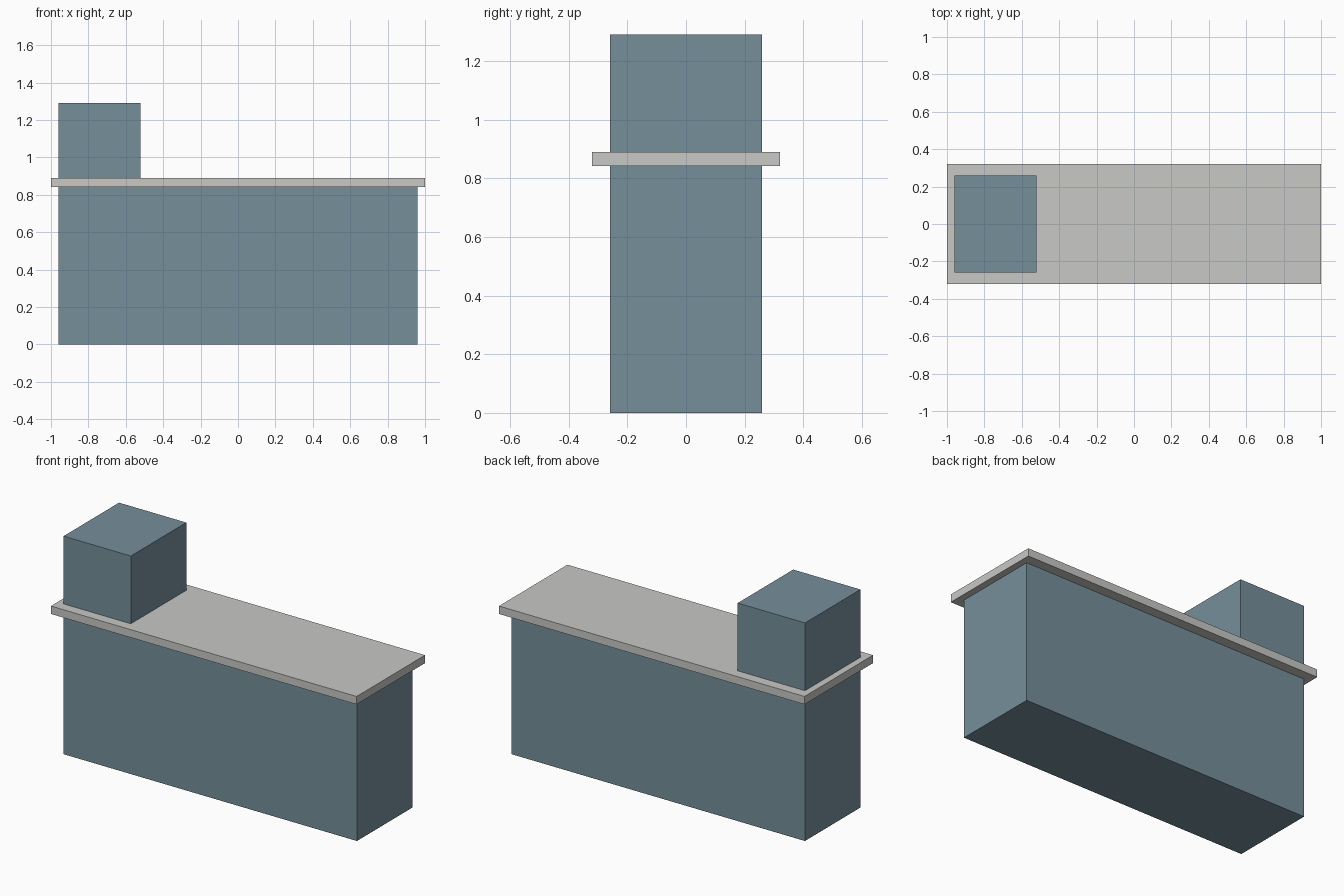
import bpy
from mathutils import Vector

if "Cube" in bpy.data.objects:
    bpy.data.objects.remove(bpy.data.objects["Cube"], do_unlink=True)


def make_material(name, rgb):
    mat = bpy.data.materials.new(name)
    mat.use_nodes = True
    color = (*rgb, 1.0)
    mat.diffuse_color = color
    mat.node_tree.nodes["Principled BSDF"].inputs["Base Color"].default_value = color
    return mat


def box(name, low, high, mat):
    low, high = Vector(low), Vector(high)
    bpy.ops.mesh.primitive_cube_add(size=1, location=(low + high) / 2)
    obj = bpy.context.object
    obj.name = name
    obj.scale = high - low
    bpy.ops.object.transform_apply(location=False, rotation=False, scale=True)
    obj.data.materials.append(mat)
    return obj


blue = make_material("slate blue", (0.181, 0.275, 0.323))
grey = make_material("light grey", (0.578, 0.578, 0.565))

# Counter base, overhanging worktop, and the box standing at its right end
SLAB_BOTTOM, SLAB_TOP = 0.842, 0.889
box("counter_base", (-0.96, -0.259, 0), (0.96, 0.259, SLAB_BOTTOM), blue)
box("worktop", (-1, -0.32, SLAB_BOTTOM), (1, 0.32, SLAB_TOP), grey)
box("upper_box", (-0.96, -0.259, SLAB_TOP), (-0.52, 0.259, 1.29), blue)
